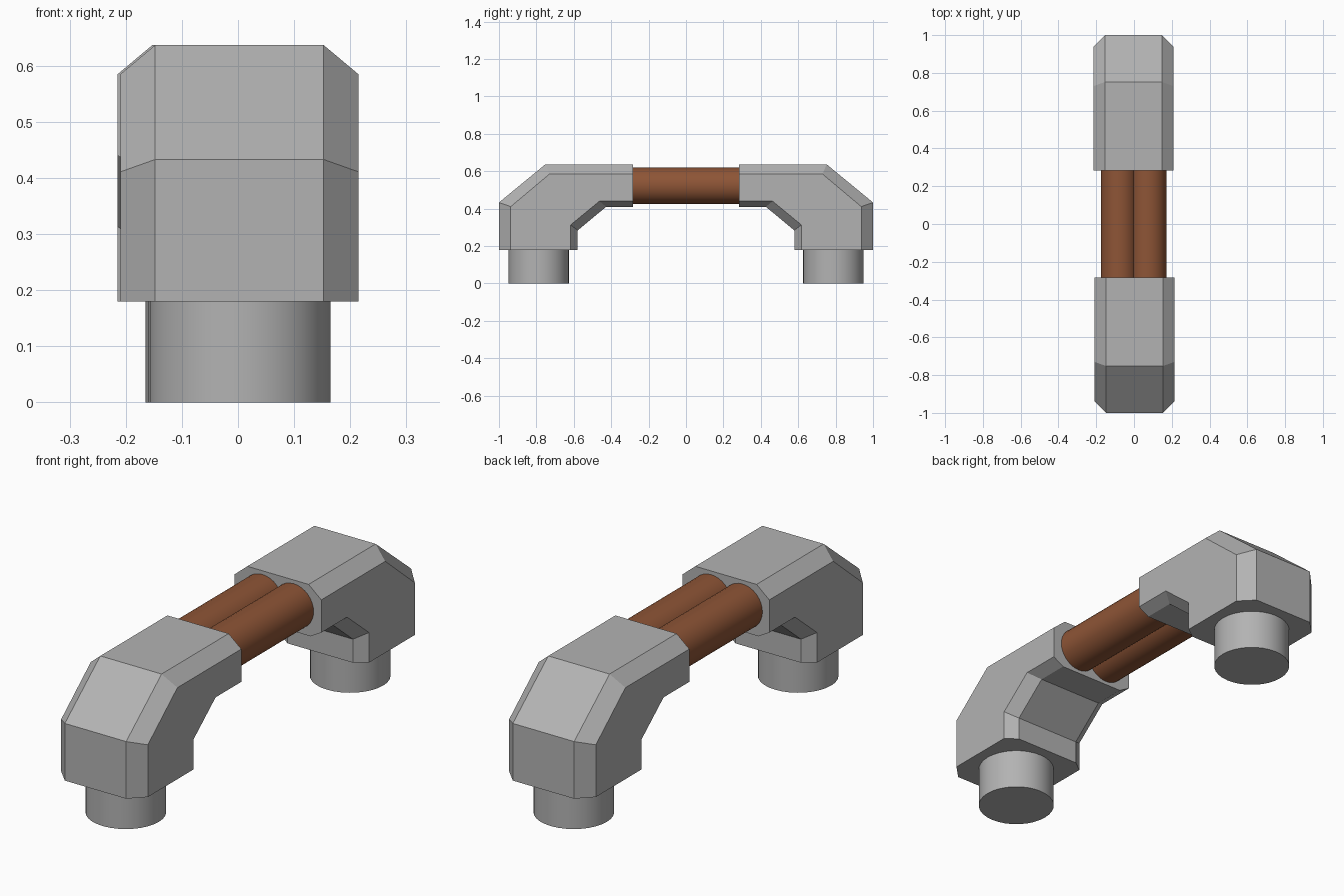
import bpy, bmesh, math

if "Cube" in bpy.data.objects:
    bpy.data.objects.remove(bpy.data.objects["Cube"])


def material(name, rgb):
    m = bpy.data.materials.new(name)
    m.diffuse_color = (*rgb, 1)
    m.use_nodes = True
    m.node_tree.nodes["Principled BSDF"].inputs["Base Color"].default_value = m.diffuse_color
    return m


GREY = material("metal grey", (0.45, 0.45, 0.45))
BROWN = material("copper brown", (0.27, 0.09, 0.037))


def finish(bm, name, mat, smooth=False):
    bmesh.ops.recalc_face_normals(bm, faces=bm.faces)
    mesh = bpy.data.meshes.new(name)
    bm.to_mesh(mesh)
    bm.free()
    mesh.materials.append(mat)
    ob = bpy.data.objects.new(name, mesh)
    bpy.context.collection.objects.link(ob)
    if smooth:
        bpy.ops.object.select_all(action='DESELECT')
        ob.select_set(True)
        bpy.context.view_layer.objects.active = ob
        bpy.ops.object.shade_smooth_by_angle(angle=math.radians(35))
    return ob


def cylinder(name, radius, length, loc, mat, along_y=False):
    bm = bmesh.new()
    bmesh.ops.create_cone(bm, cap_ends=True, segments=32, radius1=radius,
                          radius2=radius, depth=length)
    ob = finish(bm, name, mat, True)
    ob.location = loc
    if along_y:
        ob.rotation_euler.x = math.pi / 2
    return ob


# Elbow rails as (half width, (y, z) path from leg to pipe), outside to inside
RAILS = [
    (0.15, [(-1.0, 0.18), (-1.0, 0.433), (-0.752, 0.637), (-0.283, 0.637)]),
    (0.212, [(-0.937, 0.18), (-0.937, 0.411), (-0.73, 0.585), (-0.283, 0.585)]),
    (0.212, [(-0.617, 0.18), (-0.617, 0.313), (-0.463, 0.44), (-0.283, 0.44)]),
    (0.16, [(-0.579, 0.18), (-0.579, 0.284), (-0.427, 0.41), (-0.283, 0.41)]),
]


def elbow(name, turn, x_shift):
    """Chamfered rectangular section bridged along a bent path."""
    bm = bmesh.new()
    rings = []
    for i in range(4):
        right = [(w, *path[i]) for w, path in RAILS]
        left = [(-x, y, z) for x, y, z in reversed(right)]
        rings.append([bm.verts.new(p) for p in right + left])
    for a, b in zip(rings, rings[1:]):
        for k in range(8):
            n = (k + 1) % 8
            bm.faces.new((a[k], a[n], b[n], b[k]))
    bm.faces.new(rings[0])
    bm.faces.new(rings[-1])
    ob = finish(bm, name, GREY)
    ob.rotation_euler.z = turn
    ob.location.x = x_shift


# Two elbows and their round feet, the rear pair turned half way round
for label, sign, turn in (("front", -1, 0), ("rear", 1, math.pi)):
    shift = -sign * 0.0025
    elbow(label + "_elbow", turn, shift)
    cylinder(label + "_foot", 0.162, 0.18, (shift, sign * 0.788, 0.09), GREY)

# Twin pipes joining the elbows
for label, sign in (("left", -1), ("right", 1)):
    cylinder(label + "_pipe", 0.0975, 0.57, (-0.002 + sign * 0.0765, 0, 0.523),
             BROWN, along_y=True)
